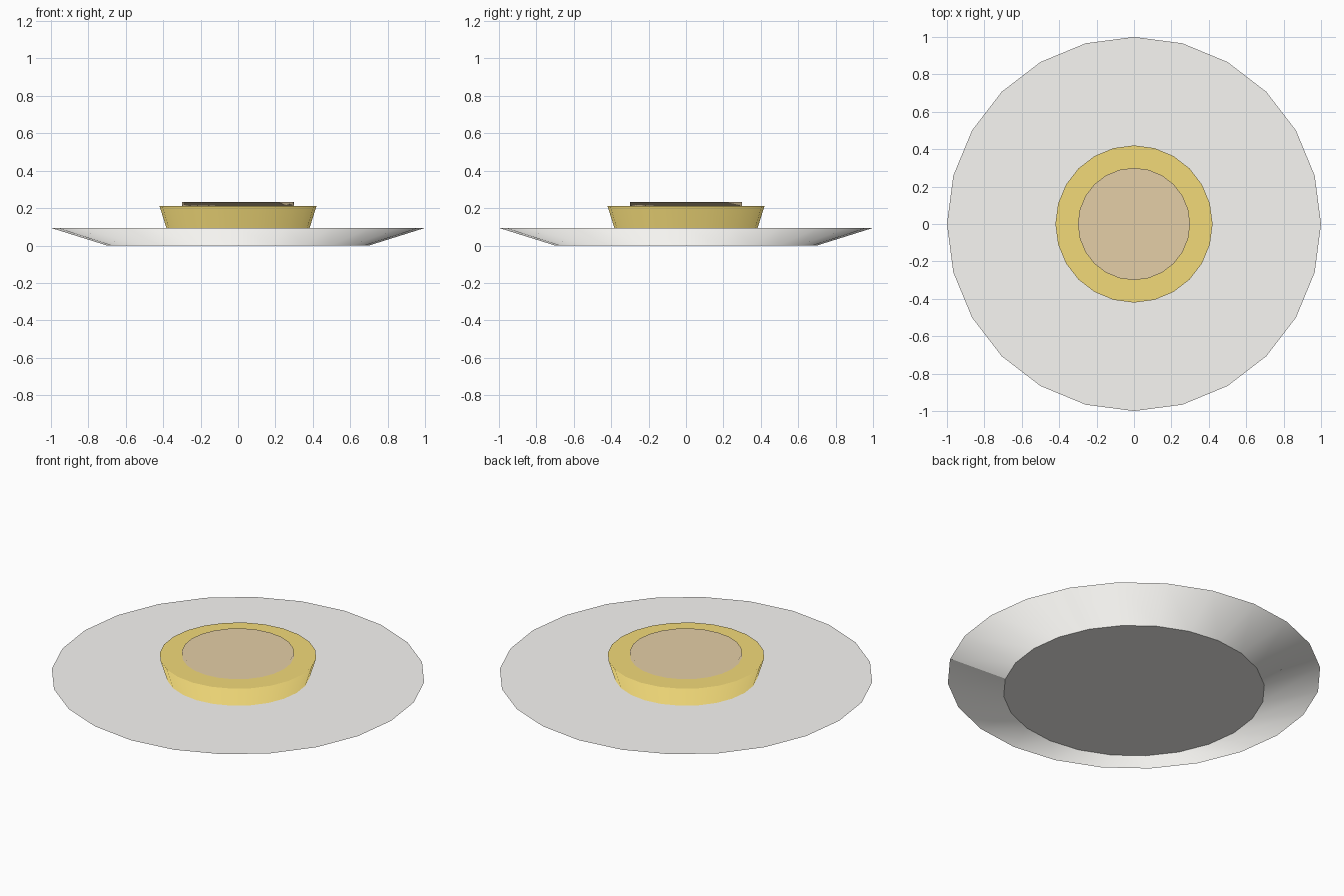
import bpy, bmesh
from mathutils import Matrix, Vector

if "Cube" in bpy.data.objects:
    bpy.data.objects.remove(bpy.data.objects["Cube"])

SIDES = 24


def frustum(name, r_bottom, r_top, z0, z1, color):
    """Closed round disc with flat caps and a smooth side wall."""
    bm = bmesh.new()
    bmesh.ops.create_cone(bm, cap_ends=True, segments=SIDES,
                          radius1=r_bottom, radius2=r_top, depth=z1 - z0,
                          matrix=Matrix.Translation((0, 0, (z0 + z1) / 2)))
    for f in bm.faces:
        f.smooth = True
    mesh = bpy.data.meshes.new(name)
    bm.to_mesh(mesh)
    bm.free()

    # Shading normals: caps straight, walls along the slope of the profile
    normals = [Vector((0, 0, 1))] * len(mesh.loops)
    for p in mesh.polygons:
        for i in p.loop_indices:
            if len(p.vertices) > 4:
                normals[i] = p.normal.copy()
            else:
                co = mesh.vertices[mesh.loops[i].vertex_index].co
                radial = Vector((co.x, co.y, 0)).normalized()
                n = radial * (r_top - r_bottom) + Vector((0, 0, z1 - z0))
                normals[i] = n.normalized()
    mesh.normals_split_custom_set(normals)

    obj = bpy.data.objects.new(name, mesh)
    bpy.context.collection.objects.link(obj)
    mat = bpy.data.materials.new(name + "_color")
    mat.diffuse_color = (*color, 1)
    mat.use_nodes = True
    mat.node_tree.nodes["Principled BSDF"].inputs["Base Color"].default_value = mat.diffuse_color
    mesh.materials.append(mat)
    return obj


# Flared off-white plate with a flat top
frustum("plate", 0.70, 1.00, 0.0, 0.094, (0.94, 0.93, 0.90))
# Yellow crust standing on the plate
frustum("crust", 0.383, 0.42, 0.094, 0.212, (0.89, 0.70, 0.19))
# Thin tan filling on top
frustum("filling", 0.30, 0.30, 0.212, 0.233, (0.78, 0.62, 0.385))
